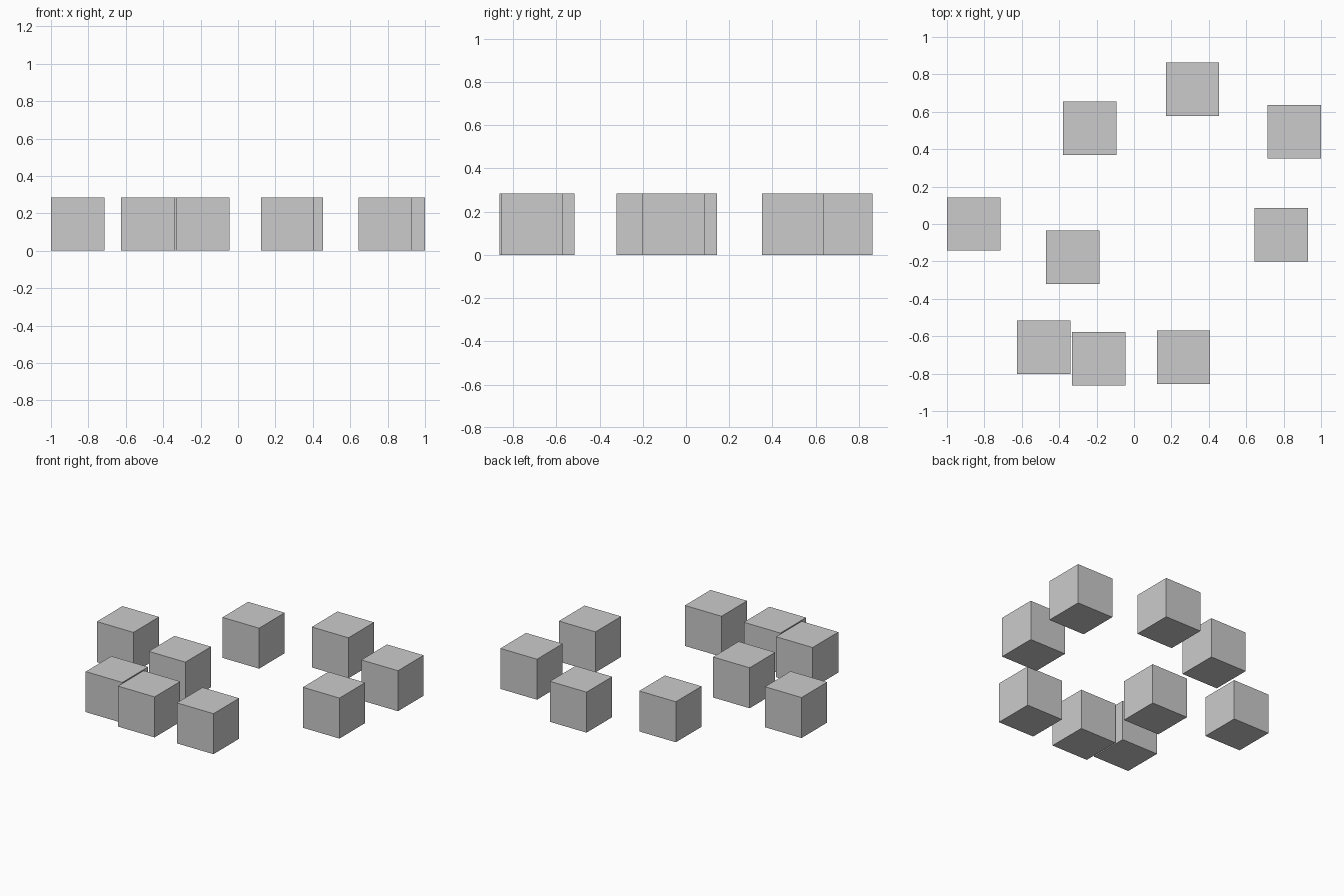
import bpy

if "Cube" in bpy.data.objects:
    bpy.data.objects.remove(bpy.data.objects["Cube"])

SIZE = 0.285  # edge length of every block

# Ground-plan centres (x, y) of the scattered blocks
centres = [
    (-0.857, 0.0), (-0.328, -0.178), (-0.237, 0.512),
    (0.313, 0.72), (0.857, 0.494), (0.788, -0.058),
    (-0.482, -0.659), (-0.188, -0.72), (0.265, -0.712),
]


def add_block(index, x, y):
    bpy.ops.mesh.primitive_cube_add(size=SIZE, location=(x, y, SIZE / 2))
    bpy.context.object.name = f"block_{index}"


# Identical blocks resting on the ground
for i, (x, y) in enumerate(centres, 1):
    add_block(i, x, y)
